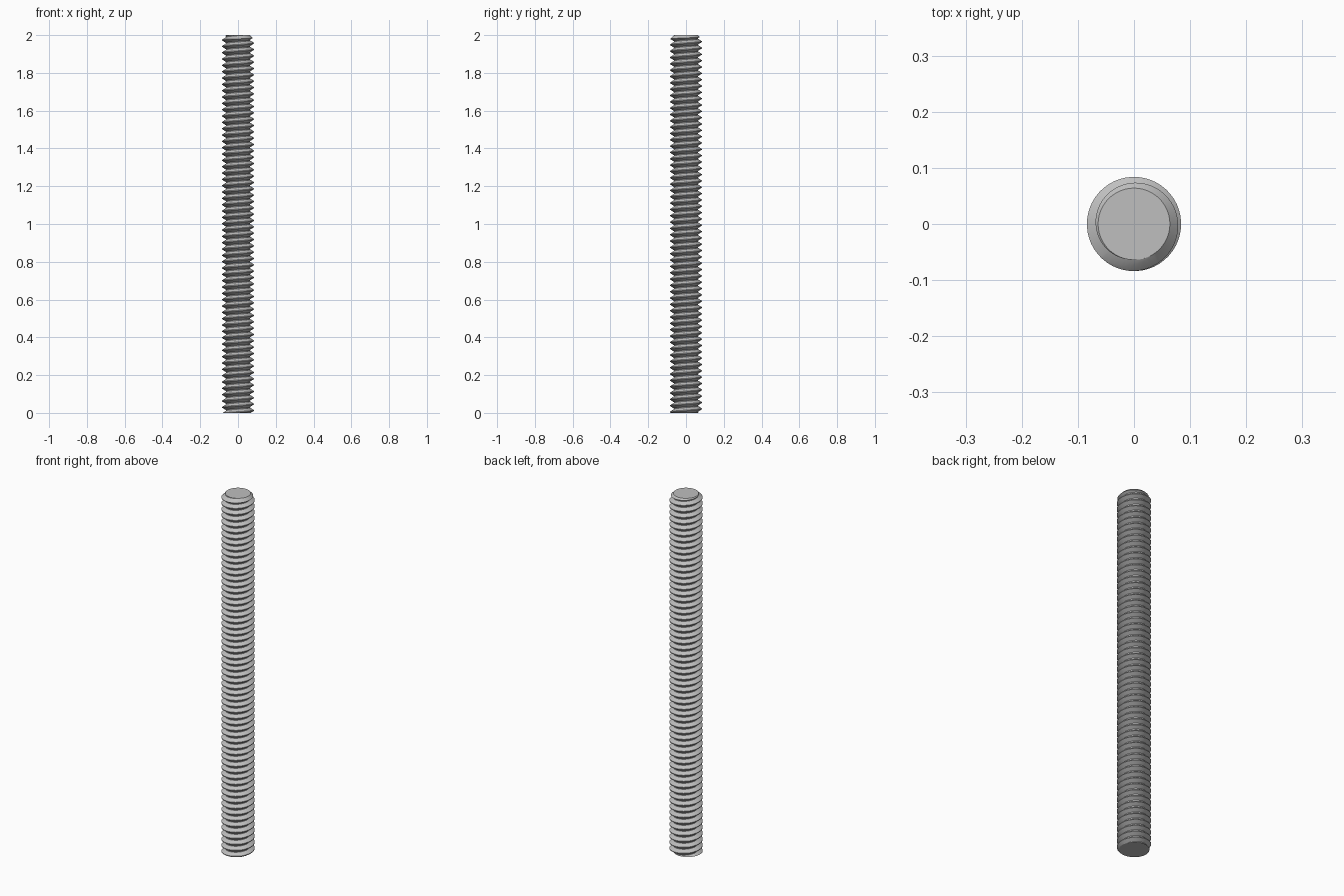
import bpy
import bmesh
import math

LENGTH = 2.0
CREST, ROOT = 0.084, 0.064        # thread radii
TURNS = 59 + 2 / 3
PITCH = LENGTH / TURNS
START = math.radians(40)          # direction of the groove at the bottom end
SEGMENTS = 48

default = bpy.data.objects.get("Cube")
if default:
    bpy.data.objects.remove(default)

steel = bpy.data.materials.new("grey_steel")
steel.use_nodes = True
colour = (0.52, 0.52, 0.52, 1)
steel.diffuse_color = colour
steel.node_tree.nodes["Principled BSDF"].inputs["Base Color"].default_value = colour


def make_object(name, bm):
    bmesh.ops.recalc_face_normals(bm, faces=bm.faces)
    mesh = bpy.data.meshes.new(name)
    bm.to_mesh(mesh)
    bm.free()
    obj = bpy.data.objects.new(name, mesh)
    bpy.context.collection.objects.link(obj)
    mesh.materials.append(steel)
    return obj


def helical_thread():
    """Right-hand thread swept over the whole length, closed flat past both ends."""
    bm = bmesh.new()
    # One pitch of the profile: groove floor, then crest
    profile = [(-0.06, ROOT), (0.06, ROOT), (0.44, CREST), (0.56, CREST)]
    steps = int((TURNS + 4) * SEGMENTS)
    rows = []
    for i in range(steps):
        turn = i / SEGMENTS - 2
        angle = START + math.tau * turn
        rows.append([bm.verts.new((r * math.cos(angle), r * math.sin(angle),
                                   PITCH * (turn + offset)))
                     for offset, r in profile])
    for i in range(steps - SEGMENTS - 1):
        # The last profile point meets the first one of the next turn
        a = rows[i] + [rows[i + SEGMENTS][0]]
        b = rows[i + 1] + [rows[i + SEGMENTS + 1][0]]
        for j in range(len(profile)):
            bm.faces.new((a[j], b[j], b[j + 1], a[j + 1]))
    bmesh.ops.delete(bm, geom=[v for v in bm.verts if not v.link_faces],
                     context='VERTS')
    for z, direction in ((-0.005, -1), (LENGTH + 0.005, 1)):
        cut = bmesh.ops.bisect_plane(bm, geom=bm.verts[:] + bm.edges[:] + bm.faces[:],
                                     plane_co=(0, 0, z), plane_no=(0, 0, direction),
                                     clear_outer=True)
        rim = [e for e in cut["geom_cut"] if isinstance(e, bmesh.types.BMEdge)]
        bmesh.ops.holes_fill(bm, edges=rim, sides=0)
    return make_object("threaded_rod", bm)


def chamfered_blank():
    """Plain bar with a bevelled top, used to trim the thread."""
    bm = bmesh.new()
    wide = 0.1
    outline = [(wide, 0), (wide, LENGTH - (wide - ROOT)), (ROOT, LENGTH)]
    rings = [[bm.verts.new((r * math.cos(math.tau * k / SEGMENTS),
                            r * math.sin(math.tau * k / SEGMENTS), z))
              for k in range(SEGMENTS)] for r, z in outline]
    for low, high in zip(rings, rings[1:]):
        for k in range(SEGMENTS):
            n = (k + 1) % SEGMENTS
            bm.faces.new((low[k], low[n], high[n], high[k]))
    bm.faces.new(rings[0])
    bm.faces.new(rings[-1])
    return make_object("trim_blank", bm)


rod = helical_thread()
blank = chamfered_blank()
blank.hide_render = True

# Trim both ends flat and bevel the top
trim = rod.modifiers.new("trim_ends", 'BOOLEAN')
trim.operation = 'INTERSECT'
trim.solver = 'EXACT'
trim.object = blank
bpy.ops.object.select_all(action='DESELECT')
rod.select_set(True)
bpy.context.view_layer.objects.active = rod
bpy.ops.object.modifier_apply(modifier=trim.name)
bpy.data.objects.remove(blank)

bpy.ops.object.shade_smooth_by_angle(angle=math.radians(30))
